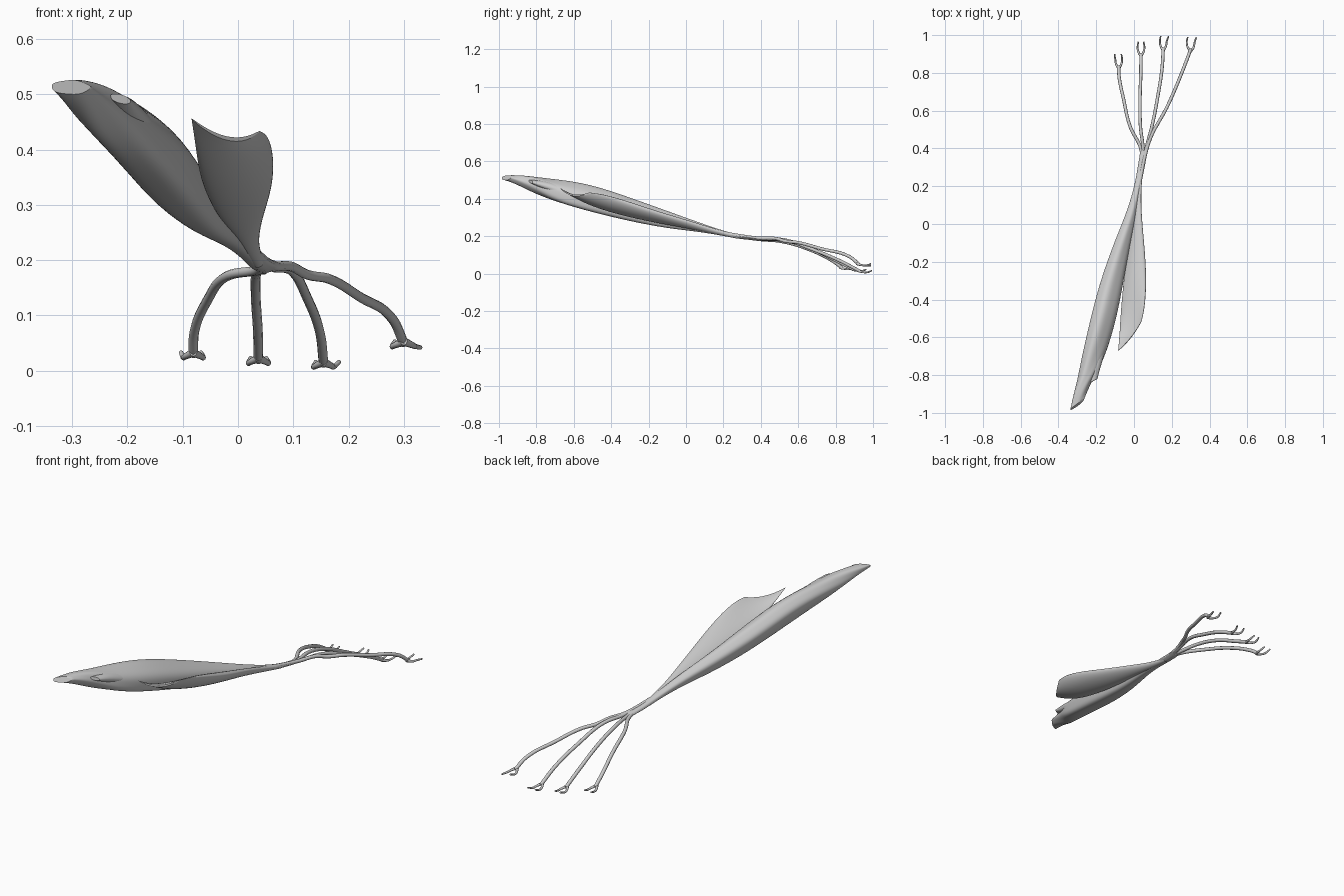
import bpy, bmesh, math
from mathutils import Vector

N = 24


def smooth(ob):
    bpy.ops.object.select_all(action="DESELECT")
    ob.select_set(True)
    bpy.context.view_layer.objects.active = ob
    bpy.ops.object.shade_smooth_by_angle(angle=math.radians(45))


def loft(name, rings, grooves=0, depth=0.0):
    """Skin flattened rings: (edge point A, edge point B, half thickness, cup)."""
    bm = bmesh.new()
    along = Vector((0.28, 0.93, -0.24)).normalized()
    rows = []
    for a, b, t, cup in rings:
        a, b = Vector(a), Vector(b)
        mid, half = (a + b) / 2, (b - a) / 2
        n = along.cross(half).normalized()
        row = []
        for i in range(N):
            ang = 2 * math.pi * i / N
            u, v = math.cos(ang), math.sin(ang)
            r = 1 + depth * math.cos(grooves * ang)
            row.append(bm.verts.new(mid + half * u * r + n * (t * v * r + cup * (1 - u * u))))
        rows.append(row)
    for p, q in zip(rows, rows[1:]):
        for i in range(N):
            j = (i + 1) % N
            bm.faces.new((p[i], p[j], q[j], q[i]))
    # Close the ends with strips so that cupped ends stay cupped
    for row in (rows[0], rows[-1]):
        for i in range(N // 2):
            quad = [row[i], row[i + 1], row[(N - i - 1) % N], row[(N - i) % N]]
            bm.faces.new(list(dict.fromkeys(quad)))
    crease = bm.edges.layers.float.new("crease_edge")
    for row in (rows[0], rows[-1]):
        for i in range(N):
            bm.edges.get((row[i], row[(i + 1) % N]))[crease] = 1.0
    bmesh.ops.recalc_face_normals(bm, faces=bm.faces)
    me = bpy.data.meshes.new(name)
    bm.to_mesh(me)
    bm.free()
    ob = bpy.data.objects.new(name, me)
    bpy.context.collection.objects.link(ob)
    sub = ob.modifiers.new("smooth", "SUBSURF")
    sub.levels = sub.render_levels = 2
    smooth(ob)


def tube(name, paths, radius):
    """Round cords along smooth paths of (x, y, z, radius factor)."""
    cu = bpy.data.curves.new(name, "CURVE")
    cu.dimensions = "3D"
    cu.bevel_depth = radius
    cu.bevel_resolution = 3
    cu.resolution_u = 8
    cu.use_fill_caps = True
    for pts in paths:
        sp = cu.splines.new("BEZIER")
        sp.bezier_points.add(len(pts) - 1)
        for bp, p in zip(sp.bezier_points, pts):
            bp.co = p[:3]
            bp.radius = p[3]
            bp.handle_left_type = bp.handle_right_type = "AUTO"
    ob = bpy.data.objects.new(name, cu)
    bpy.context.collection.objects.link(ob)
    bpy.ops.object.select_all(action="DESELECT")
    ob.select_set(True)
    bpy.context.view_layer.objects.active = ob
    bpy.ops.object.convert(target="MESH")
    smooth(bpy.context.view_layer.objects.active)


# Long muscle belly running down to the neck
loft("main_belly", [
    ((-0.338, -0.985, 0.512), (-0.268, -0.935, 0.514), 0.014, 0),
    ((-0.322, -0.90, 0.506), (-0.245, -0.88, 0.495), 0.028, 0),
    ((-0.294, -0.82, 0.496), (-0.205, -0.79, 0.450), 0.046, 0),
    ((-0.265, -0.70, 0.493), (-0.158, -0.70, 0.393), 0.049, 0),
    ((-0.215, -0.52, 0.472), (-0.108, -0.50, 0.335), 0.058, 0),
    ((-0.168, -0.32, 0.404), (-0.068, -0.30, 0.287), 0.053, 0),
    ((-0.090, -0.10, 0.330), (-0.035, -0.10, 0.246), 0.039, 0),
    ((-0.025, 0.06, 0.274), (0.000, 0.06, 0.228), 0.026, 0),
    ((0.015, 0.20, 0.228), (0.023, 0.20, 0.203), 0.017, 0),
    ((0.035, 0.30, 0.204), (0.040, 0.30, 0.183), 0.018, 0),
    ((0.052, 0.39, 0.194), (0.055, 0.39, 0.178), 0.020, 0),
], grooves=5, depth=0.04)

# Flat stump beside the upper end
loft("upper_stump", [
    ((-0.232, -0.84, 0.497), (-0.194, -0.82, 0.487), 0.008, 0),
    ((-0.228, -0.77, 0.485), (-0.176, -0.75, 0.463), 0.022, 0),
    ((-0.215, -0.64, 0.465), (-0.140, -0.63, 0.415), 0.025, 0),
])

# Broad cupped second belly with an oblique free end
loft("side_belly", [
    ((-0.085, -0.672, 0.457), (0.040, -0.515, 0.434), 0.004, 0.028),
    ((-0.077, -0.59, 0.405), (0.054, -0.46, 0.427), 0.014, 0.018),
    ((-0.070, -0.47, 0.354), (0.062, -0.37, 0.403), 0.024, 0.010),
    ((-0.054, -0.30, 0.310), (0.064, -0.26, 0.363), 0.027, 0.004),
    ((-0.032, -0.13, 0.273), (0.056, -0.13, 0.320), 0.022, 0.001),
    ((-0.005, 0.02, 0.245), (0.041, 0.02, 0.278), 0.016, 0),
    ((0.012, 0.16, 0.213), (0.033, 0.16, 0.235), 0.012, 0),
    ((0.028, 0.28, 0.190), (0.046, 0.28, 0.201), 0.009, 0),
])

# Four tendons fanning out, each ending in two hooked prongs
tendons = [
    [(0.02, 0.22, 0.208), (0.04, 0.38, 0.184), (-0.022, 0.52, 0.170), (-0.055, 0.66, 0.128),
     (-0.079, 0.78, 0.07), (-0.081, 0.835, 0.030)],
    [(0.025, 0.22, 0.208), (0.048, 0.38, 0.185), (0.034, 0.52, 0.178), (0.032, 0.66, 0.138),
     (0.036, 0.80, 0.070), (0.037, 0.90, 0.020)],
    [(0.03, 0.22, 0.210), (0.062, 0.39, 0.188), (0.098, 0.53, 0.180), (0.125, 0.67, 0.132),
     (0.148, 0.82, 0.07), (0.155, 0.93, 0.013)],
    [(0.03, 0.22, 0.214), (0.066, 0.39, 0.190), (0.098, 0.48, 0.188), (0.125, 0.53, 0.174),
     (0.165, 0.60, 0.166), (0.220, 0.72, 0.134), (0.280, 0.87, 0.093), (0.300, 0.925, 0.050)],
]
for k, path in enumerate(tendons, 1):
    tube(f"tendon_{k}", [[(*p, 1.0) for p in path]], 0.0088)
    x, y, z = path[-1]
    s = 1.15 if k == 4 else 1.0
    tube(f"tendon_prongs_{k}", [
        [(x, y - 0.012, z + 0.003, 1.4), (x + d * 0.014 * s, y + 0.012, z - 0.004, 1),
         (x + d * 0.018 * s, y + 0.036, z - 0.006, 0.9),
         (x + d * 0.014 * s + e, y + 0.064, z + h, 0.7)]
        for d, e, h in ((-1, -0.008 if k == 1 else 0, 0.003),
                        (1, 0.014 if k > 2 else 0, 0.003 if k < 4 else -0.008))], 0.0055)
